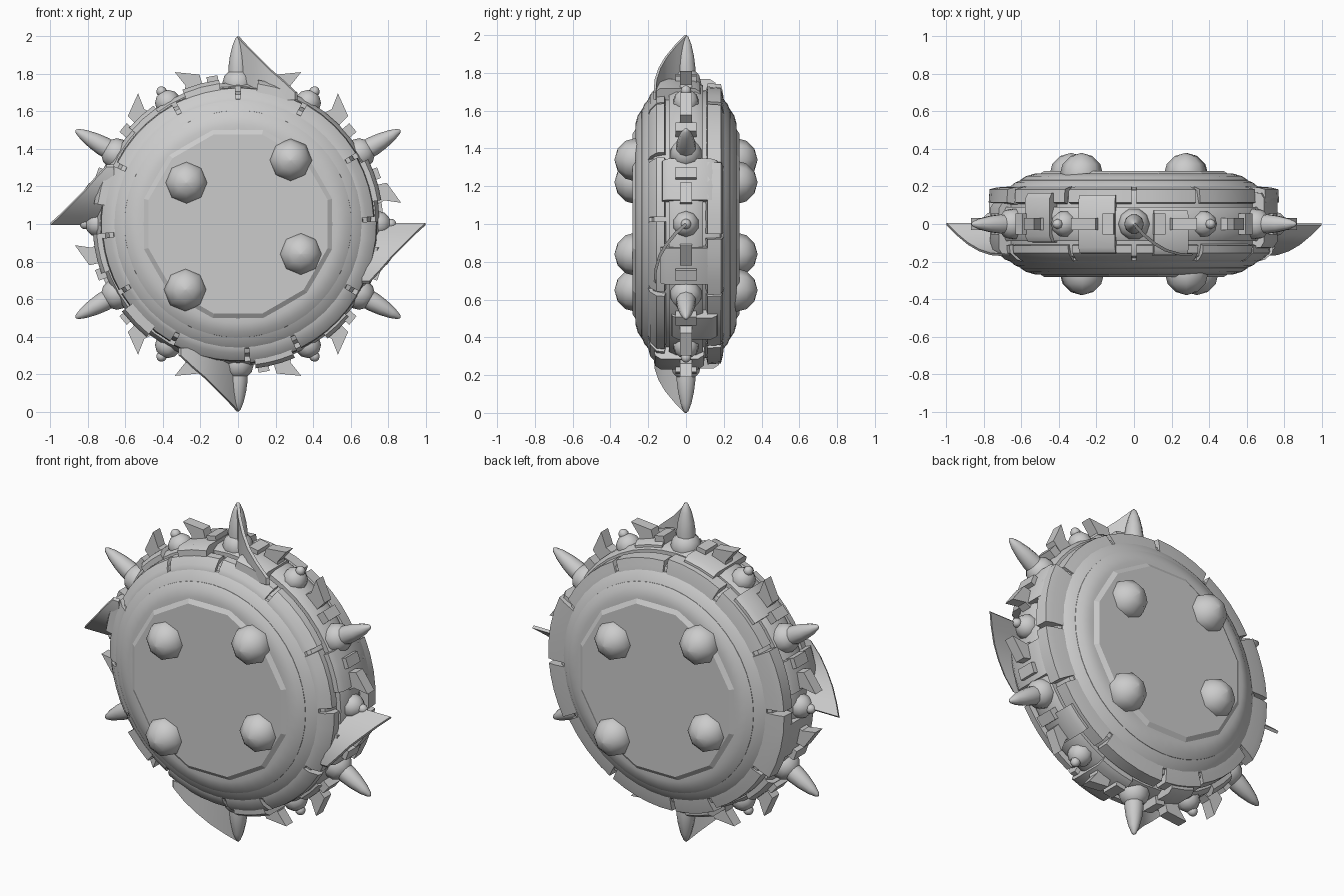
import bpy, bmesh, math, random
from mathutils import Matrix, Vector

if "Cube" in bpy.data.objects:
    bpy.data.objects.remove(bpy.data.objects["Cube"])

random.seed(4)
CENTRE = Matrix.Translation((0, 0, 1))


def around(deg):
    # local z = outward, local x = clockwise tangent seen from the front
    return CENTRE @ Matrix.Rotation(math.radians(deg), 4, 'Y')


def make(name, verts, faces, mat=None, smooth=None):
    me = bpy.data.meshes.new(name)
    bm = bmesh.new()
    vs = [bm.verts.new(v) for v in verts]
    for f in faces:
        bm.faces.new([vs[i] for i in f])
    bmesh.ops.recalc_face_normals(bm, faces=bm.faces)
    bm.to_mesh(me)
    bm.free()
    ob = bpy.data.objects.new(name, me)
    bpy.context.collection.objects.link(ob)
    if mat:
        ob.matrix_world = mat
    if smooth:
        me.shade_smooth()
        me.set_sharp_from_angle(angle=math.radians(smooth))
    return ob


def sector(name, a0, a1, prof, step=7.5, smooth=35):
    # closed (radius, y) profile swept around the wheel axis
    full = a1 - a0 >= 360
    n = max(1, math.ceil((a1 - a0) / step))
    rows = n if full else n + 1
    m = len(prof)
    verts = []
    for i in range(rows):
        a = math.radians(a0 + (a1 - a0) * i / n)
        verts += [(r * math.sin(a), y, r * math.cos(a)) for r, y in prof]
    faces = []
    for i in range(n):
        j = (i + 1) % rows
        faces += [(i * m + k, i * m + (k + 1) % m, j * m + (k + 1) % m, j * m + k) for k in range(m)]
    if not full:
        faces += [tuple(range(m)), tuple(range(n * m, n * m + m))]
    return make(name, verts, faces, CENTRE, smooth)


def spun(name, prof, mat, sides=10, smooth=60):
    # (radius, height) profile spun about local z, ending in a point
    m = len(prof)
    verts = [(r * math.cos(2 * math.pi * i / sides), r * math.sin(2 * math.pi * i / sides), h)
             for r, h in prof for i in range(sides)]
    faces = [(k * sides + i, k * sides + (i + 1) % sides, (k + 1) * sides + (i + 1) % sides, (k + 1) * sides + i)
             for k in range(m - 1) for i in range(sides)]
    faces += [tuple(range(sides)), tuple(range((m - 1) * sides, m * sides))]
    return make(name, verts, faces, mat, smooth)


def prism(name, pts, y0, y1, mat):
    n = len(pts)
    verts = [(x, y, z) for y in (y0, y1) for x, z in pts]
    faces = [tuple(range(n)), tuple(range(n, 2 * n))]
    faces += [(i, (i + 1) % n, n + (i + 1) % n, n + i) for i in range(n)]
    return make(name, verts, faces, mat)


def ball(name, radius, mat, seg=10, rings=6):
    prof = [(max(0.004, radius * math.sin(math.pi * k / rings)), -radius * math.cos(math.pi * k / rings))
            for k in range(rings + 1)]
    return spun(name, prof, mat, seg, 80)


# Wheel core
sector("core", 0, 360, [(0.3, -0.19), (0.62, -0.2), (0.69, -0.17), (0.71, -0.12), (0.7, 0),
                        (0.71, 0.12), (0.69, 0.18), (0.62, 0.2), (0.3, 0.19)])
sector("centre_band", 0, 360, [(0.6, -0.09), (0.735, -0.09), (0.755, -0.05), (0.755, 0.05), (0.735, 0.09), (0.6, 0.09)])

for s, side in ((-1, "front"), (1, "back")):
    # Flat hub and stepped side rings
    spun(side + "_hub", [(0.57, 0.1), (0.56, 0.24), (0.495, 0.283)],
         CENTRE @ Matrix.Rotation(-s * math.pi / 2, 4, 'X') @ Matrix.Rotation(math.radians(15), 4, 'Z'), 12, 10)
    sector(side + "_inner_ring", 0, 360, [(0.48, s * 0.15), (0.48, s * 0.265), (0.53, s * 0.268), (0.575, s * 0.255),
                                          (0.605, s * 0.235), (0.61, s * 0.15)])
    sector(side + "_outer_ring", 0, 360, [(0.55, s * 0.15), (0.6, s * 0.235), (0.635, s * 0.22), (0.665, s * 0.195),
                                          (0.67, s * 0.15)])
    # Rivet domes
    for x, z in ((-0.275, 0.22), (0.28, 0.34), (0.335, -0.16), (-0.28, -0.35)):
        ball(side + "_dome", 0.116, CENTRE @ Matrix.Translation((-s * x, s * 0.262, z))
             @ Matrix.Rotation(math.pi / 2, 4, 'X'), 8, 6)
    # Irregular armour plates around each shoulder
    edges = [0, 28, 64, 95, 120, 151, 184, 206, 240, 272, 300, 331, 360]
    for a, b in zip(edges, edges[1:]):
        d = random.uniform(-0.012, 0.014)
        sideways = abs(math.sin(math.radians((a + b) / 2))) > 0.85
        top = 0.775 if s > 0 and sideways else 0.735 + d
        y = s * 0.2
        sector(side + "_plate", a * s + (1 if s > 0 else -b + a + 1), a * s + (b - a - 1 if s > 0 else -1),
               [(0.62, s * 0.1), (0.615, s * 0.207), (0.66, y), (top - 0.045, s * (0.195 if s > 0 else 0.19)),
                (top - 0.005, s * (0.185 if s > 0 else 0.155)), (top, s * 0.115), (0.68, s * 0.1)])

# Broad plates lying across the tread
for a, w, y0, y1 in ((15, 14, -0.17, 0.08), (72, 17, -0.13, 0.17), (107, 15, -0.14, 0.15), (136, 12, -0.08, 0.17),
                     (165, 16, -0.17, 0.1), (195, 12, -0.1, 0.18), (226, 14, -0.17, 0.1), (258, 16, -0.12, 0.16),
                     (285, 14, -0.17, 0.12), (318, 13, -0.1, 0.17), (345, 15, -0.16, 0.16)):
    sector("tread_plate", a - w / 2, a + w / 2, [(0.68, y0), (0.755, y0 + 0.005), (0.775, y0 + 0.035),
                                                 (0.775, y1 - 0.035), (0.755, y1 - 0.005), (0.68, y1)])

# Horns on round sockets, with studs between them
for k in range(6):
    a = 60 * k
    ball("horn_socket", 0.085, around(a) @ Matrix.Translation((0, 0, 0.745)))
    spun("horn", [(0.05, 0.74), (0.052, 0.83), (0.044, 0.89), (0.03, 0.95), (0.014, 0.99), (0.003, 1.0)], around(a))
    ball("stud", 0.07, around(a + 30) @ Matrix.Translation((0, 0, 0.745)))
    ball("stud_tip", 0.028, around(a + 30) @ Matrix.Translation((0, 0, 0.815)), 8, 6)
    # Thin jagged shards and blocks along the centre line
    for s in (-1, 1):
        pts = [(-0.06, 0.7), (-0.065, 0.82), (0.055, 0.875), (0.025, 0.79), (0.06, 0.7)]
        prism("shard", [(s * x, z) for x, z in pts], -0.032, 0.032, around(a + s * 19))
        prism("small_block", [(-0.03, 0.7), (-0.03, 0.8), (0.03, 0.8), (0.03, 0.7)], -0.055, 0.055,
              around(a + s * 10))

# Four curved blades sweeping towards the front
curve = [(0, 0, 1.0), (0.05, -0.055, 0.945), (0.11, -0.105, 0.885), (0.17, -0.14, 0.825),
         (0.24, -0.16, 0.765), (0.31, -0.165, 0.7)]
for k in range(4):
    verts, faces = [], []
    for t, y, h in curve:
        verts += [(t - 0.006, y - 0.006, 0.66), (t - 0.006, y - 0.006, h),
                  (t + 0.006, y + 0.006, h), (t + 0.006, y + 0.006, 0.66)]
    for i in range(len(curve) - 1):
        faces += [(4 * i + j, 4 * i + (j + 1) % 4, 4 * i + 4 + (j + 1) % 4, 4 * i + 4 + j) for j in range(4)]
    e = 4 * (len(curve) - 1)
    faces += [(0, 1, 2, 3), (e, e + 1, e + 2, e + 3)]
    make("curved_blade", verts, faces, around(90 * k), 30)
